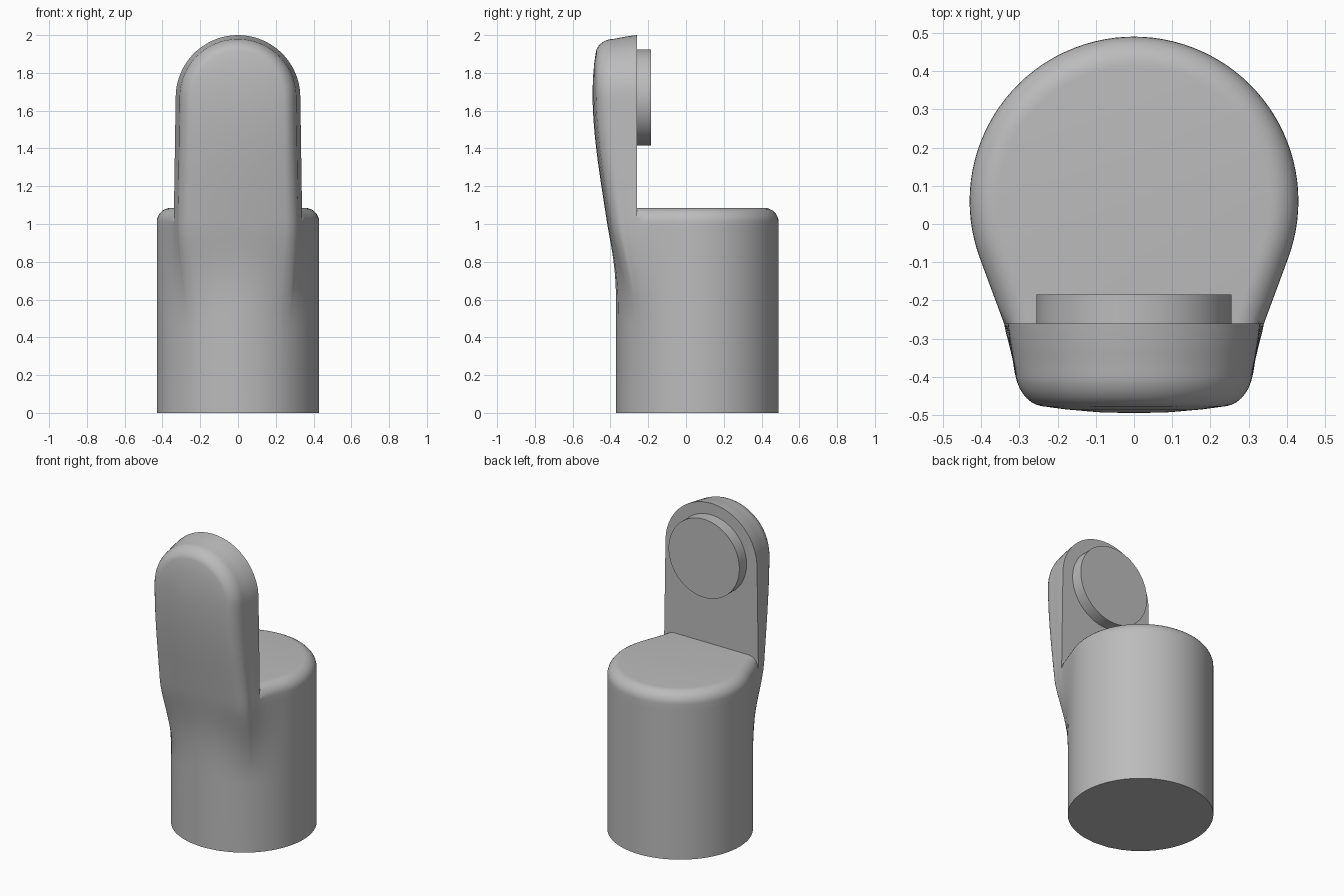
import bpy, bmesh, math

if "Cube" in bpy.data.objects:
    bpy.data.objects.remove(bpy.data.objects["Cube"])

gray = bpy.data.materials.new("plain gray")
gray.use_nodes = True
gray.diffuse_color = (0.5, 0.5, 0.5, 1)
gray.node_tree.nodes["Principled BSDF"].inputs["Base Color"].default_value = (0.5, 0.5, 0.5, 1)

R, CY = 0.43, 0.06            # round base: radius and centre
BACK = -0.26                  # flat rear face of the upright
W, ARCH = 0.33, 1.67          # upright half width and arch centre height
SEAM, ROUND = 1.01, 0.075     # start and size of the rounded shoulder

# Edge profile of the upright: (depth fraction, width fraction)
EDGE = [(0, 1), (0.2, 0.985), (0.4, 0.965), (0.6, 0.94)]
for i in range(1, 9):
    a = i / 8 * math.pi / 2
    EDGE.append((0.6 + 0.4 * math.sin(a), 0.74 + 0.2 * math.cos(a)))
EDGE += [(1, 0.55), (1, 0.3), (1, 0)]


def smooth(u):
    u = min(max(u, 0), 1)
    return u * u * (3 - 2 * u)


def half_width(z):
    return W + 0.01 * min(max((ARCH - z) / (ARCH - SEAM), 0), 1)


def depth_y(s, x, z):
    front = -0.37 - 0.125 * smooth((z - 0.5) / 1.2) + 0.4 * max(z - 1.7, 0) ** 2
    return BACK + s * (front + 0.32 * x * x - BACK)


def section(z):
    """Closed body outline at height z, blending from circle to shouldered shape."""
    w = half_width(z)
    right = [(w * f, depth_y(s, w * f, z)) for s, f in reversed(EDGE)]
    # straight flank up to the tangent of the base circle
    ang = math.atan2(BACK - CY, w) + math.acos(R / math.hypot(w, BACK - CY))
    tx, ty = R * math.cos(ang), CY + R * math.sin(ang)
    right += [(w + (tx - w) * k / 4, BACK + (ty - BACK) * k / 4) for k in range(1, 4)]
    for k in range(33):
        a = ang + (math.pi / 2 - ang) * k / 32
        right.append((R * math.cos(a), CY + R * math.sin(a)))
    t = smooth((z - 0.45) / (SEAM - 0.45))
    out = []
    for x, y in right:
        a, r = math.atan2(y - CY, x), math.hypot(x, y - CY)
        r = R + t * (r - R)
        out.append((r * math.cos(a), CY + r * math.sin(a)))
    return out + [(-x, y) for x, y in reversed(out[1:-1])]


def bridge(bm, a, b, closed):
    n = len(a)
    for i in range(n if closed else n - 1):
        j = (i + 1) % n
        bm.faces.new((a[i], a[j], b[j], b[i]))


def finish(bm, name):
    me = bpy.data.meshes.new(name)
    bm.to_mesh(me)
    bm.free()
    ob = bpy.data.objects.new(name, me)
    bpy.context.collection.objects.link(ob)
    me.materials.append(gray)
    bpy.ops.object.select_all(action='DESELECT')
    ob.select_set(True)
    bpy.context.view_layer.objects.active = ob
    bpy.ops.object.shade_smooth_by_angle(angle=math.radians(35))


bm = bmesh.new()

# Lower body wall
levels = [0, 0.45] + [0.45 + (SEAM - 0.45) * k / 14 for k in range(1, 15)]
rings = [[bm.verts.new((x, y, z)) for x, y in section(z)] for z in levels]
for a, b in zip(rings, rings[1:]):
    bridge(bm, a, b, True)
bm.faces.new(rings[0])

# Rounded shoulder; its front part tucks inside the upright
outline = section(SEAM)
prev = []
for v, (x, y) in zip(rings[-1], outline):
    if y > BACK - 0.001:
        prev.append(v)
    else:
        prev.append(bm.verts.new((x * 0.96, CY + (y - CY) * 0.96, SEAM)))
for k in range(1, 9):
    a = k / 8 * math.pi / 2
    f = 1 - ROUND * (1 - math.cos(a)) / R
    g = min(f, 0.96)
    ring = []
    for x, y in outline:
        m = f if y > BACK - 0.001 else g
        ring.append(bm.verts.new((x * m, CY + (y - CY) * m, SEAM + ROUND * math.sin(a))))
    bridge(bm, prev, ring, True)
    prev = ring
bm.faces.new(prev)

# Arched upright, layered from its rear face to the middle of its front
heights = [SEAM + (ARCH - SEAM) * k / 14 for k in range(14)]
layers = []
for s, f in EDGE:
    pts = [(half_width(z) * f, z) for z in heights]
    for k in range(41):
        a = math.pi * k / 40
        pts.append((W * f * math.cos(a), ARCH + W * f * math.sin(a)))
    pts += [(-half_width(z) * f, z) for z in reversed(heights)]
    layers.append([bm.verts.new((x, depth_y(s, x, z), z)) for x, z in pts])
for a, b in zip(layers, layers[1:]):
    bridge(bm, a, b, False)
bm.faces.new(layers[0])

bmesh.ops.remove_doubles(bm, verts=bm.verts, dist=0.0002)
bmesh.ops.dissolve_degenerate(bm, edges=bm.edges, dist=0.0001)
bmesh.ops.recalc_face_normals(bm, faces=bm.faces)
finish(bm, "body_with_upright")

# Round pad on the rear face of the upright
bpy.ops.mesh.primitive_cylinder_add(vertices=96, radius=0.255, depth=0.085,
                                    location=(0, BACK + 0.0325, ARCH),
                                    rotation=(math.pi / 2, 0, 0))
pad = bpy.context.object
pad.name = "round_pad"
pad.data.materials.append(gray)
bpy.ops.object.shade_smooth_by_angle(angle=math.radians(35))
